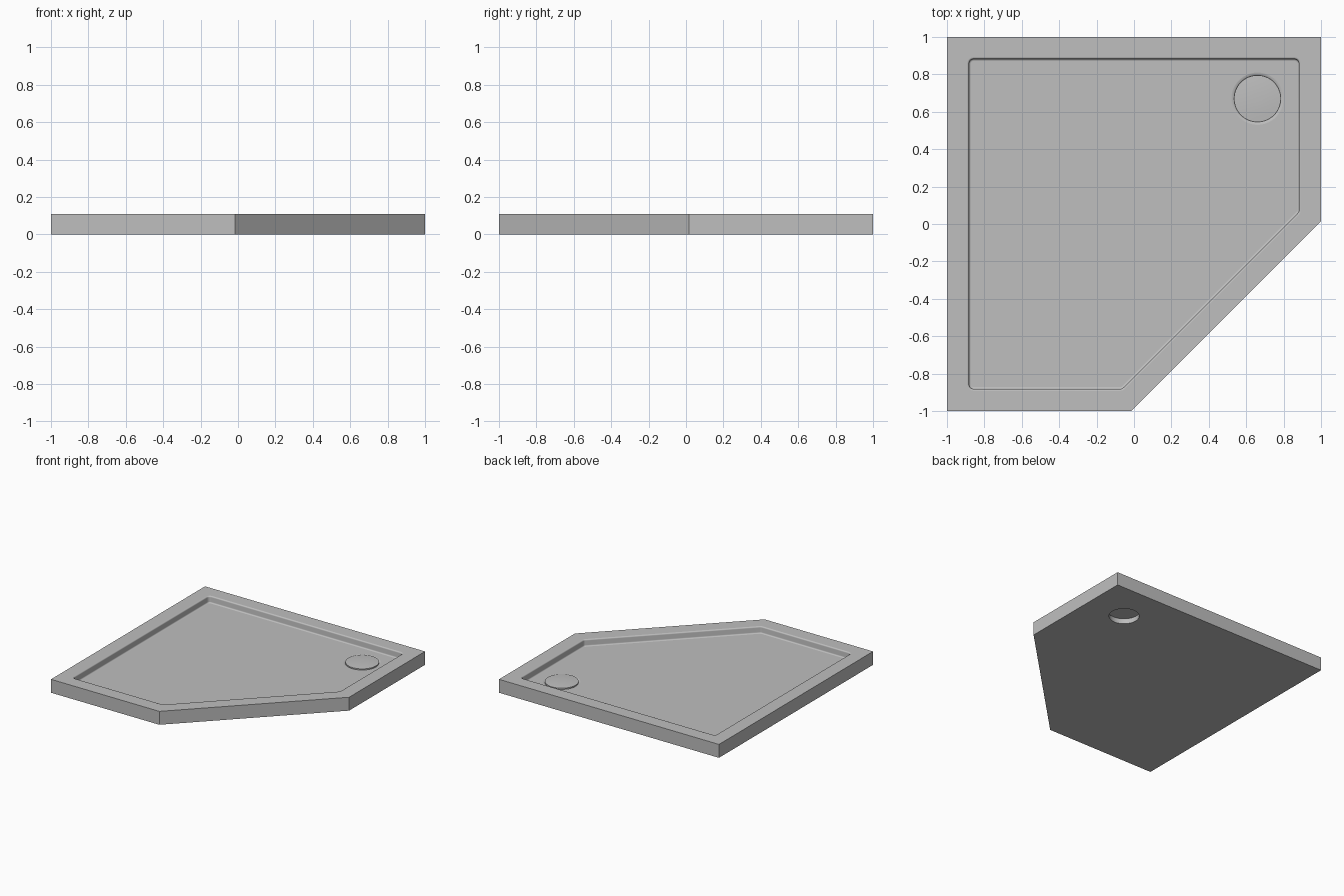
import bpy, bmesh
from math import pi, sin, cos
from mathutils import Vector

cube = bpy.data.objects.get("Cube")
if cube:
    bpy.data.objects.remove(cube)

HEIGHT, FLOOR = 0.11, 0.055
DRAIN = Vector((0.66, 0.67))
OUTLINE = [Vector(p) for p in ((-1, -1), (-0.015, -1), (1, 0.015), (1, 1), (-1, 1))]

grey = bpy.data.materials.new("tray grey")
grey.use_nodes = True
grey.diffuse_color = (0.52, 0.52, 0.52, 1)
grey.node_tree.nodes["Principled BSDF"].inputs["Base Color"].default_value = grey.diffuse_color


def inset_outline(d, radius=0, segments=4):
    """Outline moved inward by d, with optionally rounded corners."""
    points = []
    count = len(OUTLINE)
    for i, corner in enumerate(OUTLINE):
        u = (corner - OUTLINE[i - 1]).normalized()
        v = (OUTLINE[(i + 1) % count] - corner).normalized()
        n, m = Vector((-u.y, u.x)), Vector((-v.y, v.x))
        miter = (n + m) / (1 + n.dot(m))
        if not radius:
            points.append(corner + miter * d)
            continue
        centre = corner + miter * (d + radius)
        turn = n.angle(m)
        for k in range(segments + 1):
            a = turn * k / segments
            points.append(centre - radius * (n * cos(a) - u * sin(a)))
    return points


def circle(radius, segments=64):
    return [DRAIN + radius * Vector((cos(2 * pi * k / segments), sin(2 * pi * k / segments)))
            for k in range(segments)]


def add_loop(bm, points, z):
    return [bm.verts.new((p.x, p.y, z)) for p in points]


def bridge(bm, a, b, smooth):
    for i in range(len(a)):
        j = (i + 1) % len(a)
        bm.faces.new((a[i], a[j], b[j], b[i])).smooth = smooth


def fill_between(bm, *loops):
    edges = []
    for loop in loops:
        for i, vert in enumerate(loop):
            pair = (loop[i - 1], vert)
            edges.append(bm.edges.get(pair) or bm.edges.new(pair))
    bmesh.ops.triangle_fill(bm, edges=edges, use_beauty=True)


def finish(bm, name):
    bmesh.ops.recalc_face_normals(bm, faces=bm.faces)
    mesh = bpy.data.meshes.new(name)
    bm.to_mesh(mesh)
    bm.free()
    mesh.materials.append(grey)
    obj = bpy.data.objects.new(name, mesh)
    bpy.context.collection.objects.link(obj)
    return obj


# Tray: outer walls, filleted recess and rounded drain opening
bm = bmesh.new()
base = add_loop(bm, inset_outline(0), 0)
rim = add_loop(bm, inset_outline(0), HEIGHT)
bridge(bm, base, rim, False)

# Recess wall rolls over at the rim and into the floor
STEPS, ROLL = 5, 0.01
profile = []
for k in range(STEPS + 1):
    a = pi / 2 * k / STEPS
    profile.append((0.108 + ROLL * sin(a), HEIGHT - ROLL * (1 - cos(a))))
for k in range(STEPS + 1):
    a = pi / 2 * k / STEPS
    profile.append((0.118 + ROLL * (1 - cos(a)), FLOOR + ROLL * (1 - sin(a))))
recess = [add_loop(bm, inset_outline(d, 0.142 - d), z) for d, z in profile]
for a, b in zip(recess, recess[1:]):
    bridge(bm, a, b, True)

# Drain opening with a rounded lip
LIP = 0.026
opening = [add_loop(bm, circle(0.114), 0)]
for k in range(STEPS + 1):
    a = pi / 2 * k / STEPS
    opening.append(add_loop(bm, circle(0.14 - LIP * cos(a)), FLOOR - LIP + LIP * sin(a)))
for a, b in zip(opening, opening[1:]):
    bridge(bm, a, b, True)

fill_between(bm, rim, recess[0])
fill_between(bm, recess[-1], opening[-1])
fill_between(bm, base, opening[0])
finish(bm, "shower_tray")

# Drain cover: thin, slightly domed disc
bm = bmesh.new()
under = add_loop(bm, circle(0.125), 0.049)
edge = add_loop(bm, circle(0.125), 0.06)
bm.faces.new(under)
bridge(bm, under, edge, True)
dome = edge
for t in (0.8, 0.6, 0.4, 0.2):
    inner = add_loop(bm, circle(0.125 * t), 0.06 + 0.006 * (1 - t * t))
    bridge(bm, dome, inner, True)
    dome = inner
bm.faces.new(dome).smooth = True
cover = finish(bm, "drain_cover")
bpy.context.view_layer.objects.active = cover
cover.select_set(True)
bpy.ops.object.shade_smooth_by_angle(angle=0.6)
